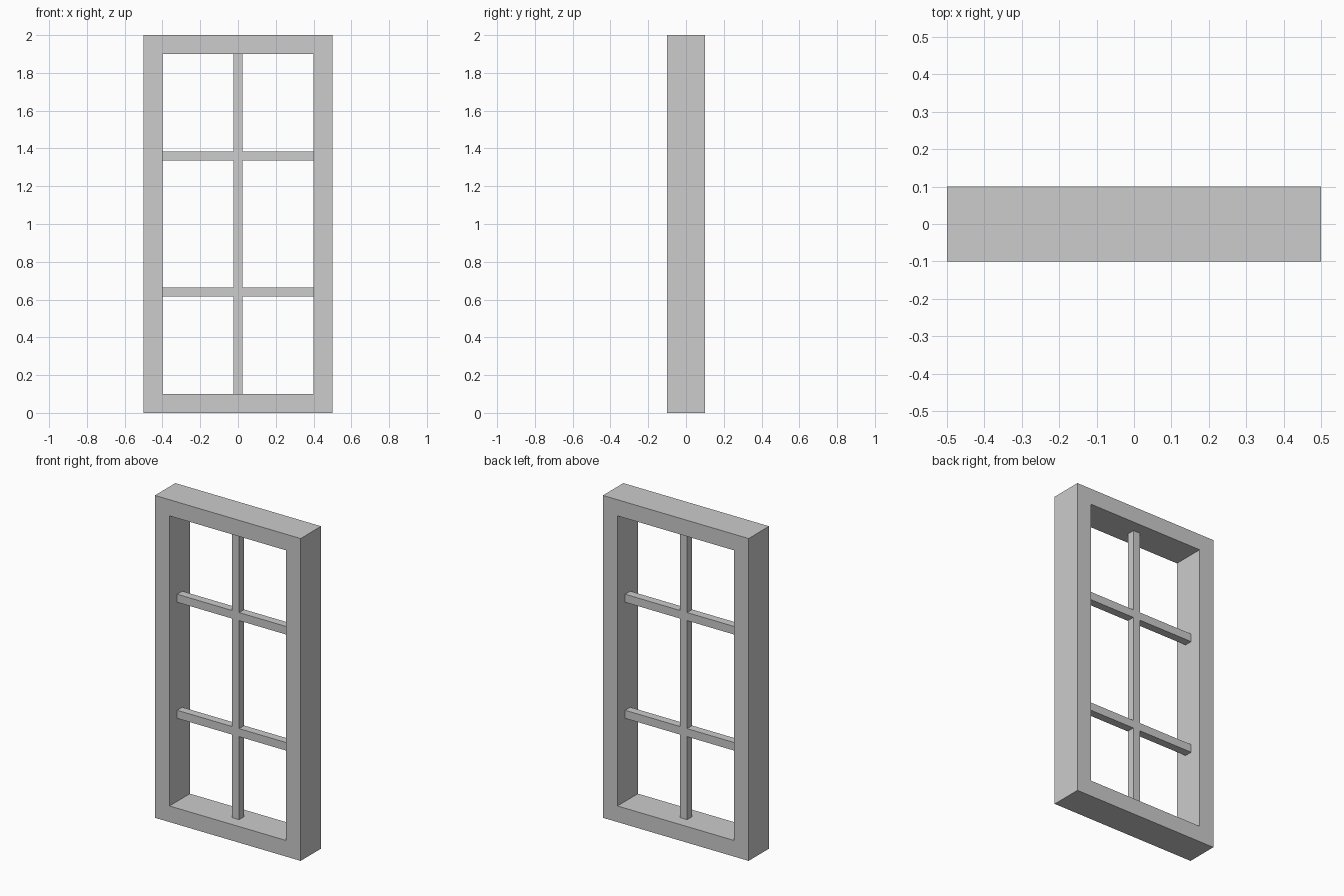
import bpy
import bmesh
from mathutils import Matrix, Vector

cube = bpy.data.objects.get("Cube")
if cube:
    bpy.data.objects.remove(cube, do_unlink=True)

WIDTH, HEIGHT, DEPTH = 1.0, 2.0, 0.2
BORDER = 0.1
BAR = 0.05
RAIL_OFFSET = 0.36

# Single light grey paint
paint = bpy.data.materials.new("light_grey_paint")
paint.use_nodes = True
grey = (0.604, 0.604, 0.604, 1)
paint.diffuse_color = grey
paint.node_tree.nodes["Principled BSDF"].inputs["Base Color"].default_value = grey


def finish(bm, name):
    bmesh.ops.recalc_face_normals(bm, faces=bm.faces)
    mesh = bpy.data.meshes.new(name)
    bm.to_mesh(mesh)
    bm.free()
    mesh.materials.append(paint)
    obj = bpy.data.objects.new(name, mesh)
    bpy.context.collection.objects.link(obj)


def box(name, center, size):
    bm = bmesh.new()
    place = Matrix.Translation(center) @ Matrix.Diagonal((*size, 1))
    bmesh.ops.create_cube(bm, size=1, matrix=place)
    finish(bm, name)


# Outer frame: an inset rectangle, opened and extruded to its depth
bm = bmesh.new()
corners = [(-1, 0), (1, 0), (1, 1), (-1, 1)]
panel = bm.faces.new([bm.verts.new((x * WIDTH / 2, -DEPTH / 2, z * HEIGHT))
                      for x, z in corners])
panel.normal_update()
bmesh.ops.inset_region(bm, faces=[panel], thickness=BORDER,
                       use_boundary=True, use_even_offset=True)
bmesh.ops.delete(bm, geom=[panel], context='FACES_ONLY')
back = bmesh.ops.extrude_face_region(bm, geom=bm.faces[:], use_keep_orig=True)
bmesh.ops.translate(bm, vec=Vector((0, DEPTH, 0)),
                    verts=[v for v in back["geom"] if isinstance(v, bmesh.types.BMVert)])
finish(bm, "window_frame")

# Upright glazing bar
box("upright_bar", (0, 0, HEIGHT / 2), (BAR, BAR, HEIGHT - 2 * BORDER))

# Cross bars, butted against both sides of the upright
length = WIDTH / 2 - BORDER - BAR / 2
for level, z_side in (("lower", -1), ("upper", 1)):
    for side, x_side in (("right", -1), ("left", 1)):
        box(f"{level}_{side}_cross_bar",
            (x_side * (BAR + length) / 2, 0, HEIGHT / 2 + z_side * RAIL_OFFSET),
            (length, BAR, BAR))
